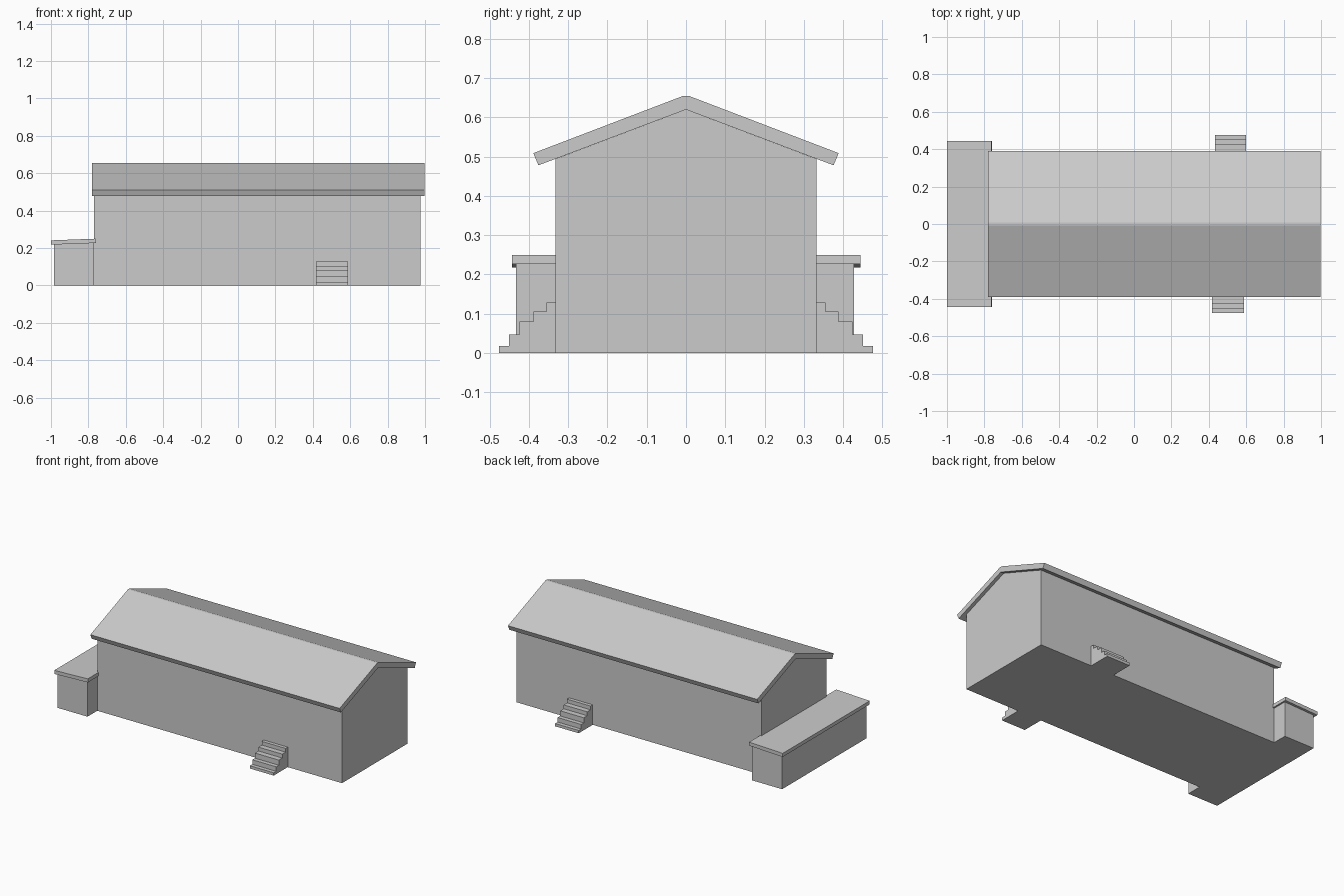
import bpy
import bmesh
from mathutils import Vector

cube = bpy.data.objects.get("Cube")
if cube:
    bpy.data.objects.remove(cube, do_unlink=True)

grey = bpy.data.materials.new("plain grey")
grey.use_nodes = True
color = (0.6, 0.6, 0.6, 1)
grey.diffuse_color = color
grey.node_tree.nodes["Principled BSDF"].inputs["Base Color"].default_value = color


def prism(name, profile, axis, start, end):
    """Extrude a closed profile along x (points are y, z) or y (points are x, z)."""
    bm = bmesh.new()
    if axis == "x":
        verts = [bm.verts.new((start, a, z)) for a, z in profile]
        step = Vector((end - start, 0, 0))
    else:
        verts = [bm.verts.new((a, start, z)) for a, z in profile]
        step = Vector((0, end - start, 0))
    face = bm.faces.new(verts)
    result = bmesh.ops.extrude_face_region(bm, geom=[face], use_keep_orig=True)
    moved = [v for v in result["geom"] if isinstance(v, bmesh.types.BMVert)]
    bmesh.ops.translate(bm, verts=moved, vec=step)
    bmesh.ops.recalc_face_normals(bm, faces=bm.faces)
    mesh = bpy.data.meshes.new(name)
    bm.to_mesh(mesh)
    bm.free()
    mesh.materials.append(grey)
    obj = bpy.data.objects.new(name, mesh)
    bpy.context.collection.objects.link(obj)
    return obj


def mirrored(half):
    """Complete a profile by mirroring its points across the centre line."""
    return half + [(-a, z) for a, z in reversed(half) if a != 0]


# Long hall with gable ends
prism("main_walls", mirrored([(0.333, 0), (0.333, 0.494), (0, 0.62)]), "x", -0.77, 0.975)

# Thick gable roof with a narrow flat ridge
roof = [(0, 0.62), (0.376, 0.478), (0.389, 0.509), (0.007, 0.655)]
prism("main_roof", roof + [(-a, z) for a, z in reversed(roof[1:])], "x", -0.78, 0.997)

# Low annex across the end, under a slightly tilted slab
prism("annex_walls", [(-0.985, 0), (-0.77, 0), (-0.77, 0.228), (-0.985, 0.219)], "y", -0.433, 0.428)
prism("annex_roof", [(-1, 0.218), (-0.76, 0.227), (-0.761, 0.25), (-1, 0.241)], "y", -0.443, 0.444)

# Entrance steps on both long sides
treads = [(0.476, 0.018), (0.451, 0.047), (0.424, 0.08), (0.389, 0.105), (0.355, 0.129)]
for name, side, left, right in (("front_steps", -1, 0.418, 0.588), ("back_steps", 1, 0.432, 0.6)):
    profile = [(side * 0.333, 0)]
    height = 0
    for reach, top in treads:
        profile += [(side * reach, height), (side * reach, top)]
        height = top
    profile.append((side * 0.333, height))
    prism(name, profile, "x", left, right)
